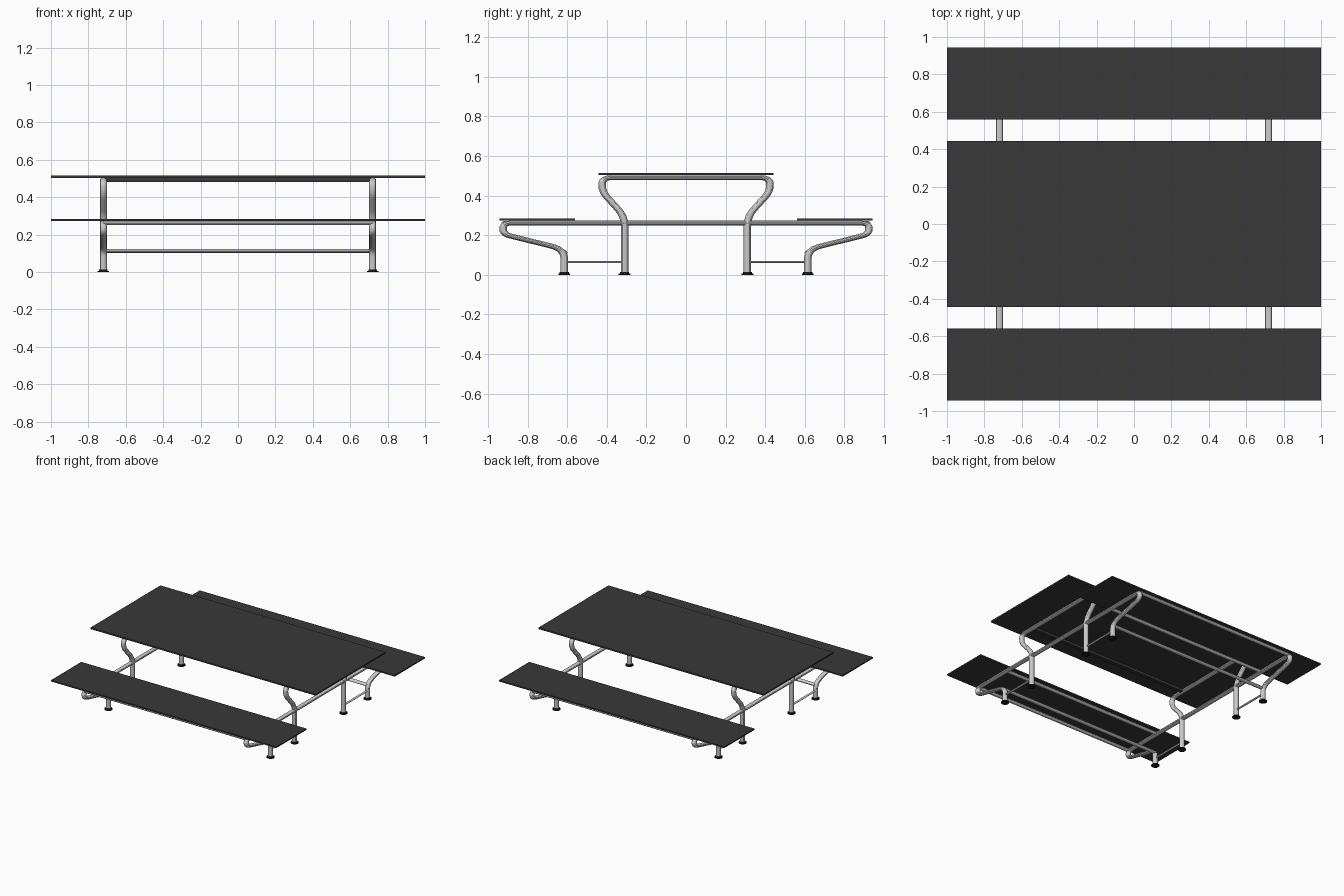
import bpy
from mathutils import Vector

if "Cube" in bpy.data.objects:
    bpy.data.objects.remove(bpy.data.objects["Cube"])

K = 0.65          # vertical squash of the whole frame (tubes are flattened in z)
R = 0.019         # main tube radius
FX = 0.72         # x position of the two end frames


def material(name, v):
    m = bpy.data.materials.new(name)
    m.diffuse_color = (v, v, v, 1)
    m.use_nodes = True
    m.node_tree.nodes["Principled BSDF"].inputs["Base Color"].default_value = m.diffuse_color
    return m


dark = material("dark_board", 0.04)
black = material("black_foot", 0.01)


def fillet(points, radius, steps=7):
    """Round the inner corners of an open polyline."""
    out = [points[0]]
    for a, b, c in zip(points, points[1:], points[2:]):
        u, w = (a - b), (c - b)
        d = u.normalized().angle(w.normalized())
        # tangent length is limited so neighbouring bends never overlap
        t = min(radius * 1.2 if d > 1.8 else radius, u.length * 0.48, w.length * 0.48)
        p, q = b + u.normalized() * t, b + w.normalized() * t
        for i in range(steps + 1):
            s = i / steps
            out.append(p * (1 - s) ** 2 + b * 2 * s * (1 - s) + q * s * s)
    out.append(points[-1])
    return out


def tube(name, pts, r=R, bend=0.06):
    path = [Vector((x, y, z / K)) for x, y, z in pts]
    path = fillet(path, bend)
    cu = bpy.data.curves.new(name, 'CURVE')
    cu.dimensions = '3D'
    cu.bevel_depth = r
    cu.bevel_resolution = 4
    cu.use_fill_caps = True
    sp = cu.splines.new('POLY')
    sp.points.add(len(path) - 1)
    for p, v in zip(sp.points, path):
        p.co = (*v, 1)
    ob = bpy.data.objects.new(name, cu)
    ob.scale.z = K
    bpy.context.collection.objects.link(ob)
    bpy.ops.object.select_all(action='DESELECT')
    ob.select_set(True)
    bpy.context.view_layer.objects.active = ob
    bpy.ops.object.convert(target='MESH')
    bpy.ops.object.shade_smooth_by_angle()
    return ob


def box(name, lo, hi, mat):
    lo, hi = Vector(lo), Vector(hi)
    bpy.ops.mesh.primitive_cube_add(size=1, location=(lo + hi) / 2)
    ob = bpy.context.object
    ob.name = name
    ob.scale = hi - lo
    ob.data.materials.append(mat)


def foot(x, y):
    for r, z, h in ((0.03, 0.003, 0.006), (0.023, 0.009, 0.008)):
        bpy.ops.mesh.primitive_cylinder_add(vertices=24, radius=r, depth=h, location=(x, y, z))
        ob = bpy.context.object
        ob.name = "foot"
        ob.data.materials.append(black)
        bpy.ops.object.shade_smooth_by_angle()


def symmetric(x, half):
    """Half profile in (y, z), from floor to top, mirrored across y."""
    right = [(x, y, z) for y, z in half]
    return right + [(x, -y, z) for x, y, z in reversed(right)]


# boards
box("table_top", (-1, -0.443, 0.503), (1, 0.443, 0.515), dark)
for s in (-1, 1):
    y0, y1 = sorted((s * 0.56, s * 0.943))
    box("seat", (-1, y0, 0.273), (1, y1, 0.284), dark)

# bent end frames, side stretchers and feet
for x in (-FX, FX):
    tube("table_frame", symmetric(x, [(0.31, 0.005), (0.31, 0.295), (0.424, 0.42), (0.424, 0.491)]))
    tube("seat_frame", symmetric(x, [(0.615, 0.005), (0.615, 0.129), (0.924, 0.205), (0.924, 0.261)]))
    for s in (-1, 1):
        tube("side_stretcher", [(x, s * 0.31, 0.065), (x, s * 0.615, 0.065)], r=0.009)
        foot(x, s * 0.31)
        foot(x, s * 0.615)

# long bars joining the end frames
for s in (-1, 1):
    tube("seat_outer_rail", [(-FX, s * 0.915, 0.261), (FX, s * 0.915, 0.261)], r=0.017)
    tube("seat_inner_rail", [(-FX, s * 0.595, 0.261), (FX, s * 0.595, 0.261)], r=0.017)
    tube("low_rail", [(-FX, s * 0.615, 0.112), (FX, s * 0.615, 0.112)], r=0.017)
    box("table_batten", (-FX, s * 0.3 - 0.015, 0.482), (FX, s * 0.3 + 0.015, 0.504), dark)
